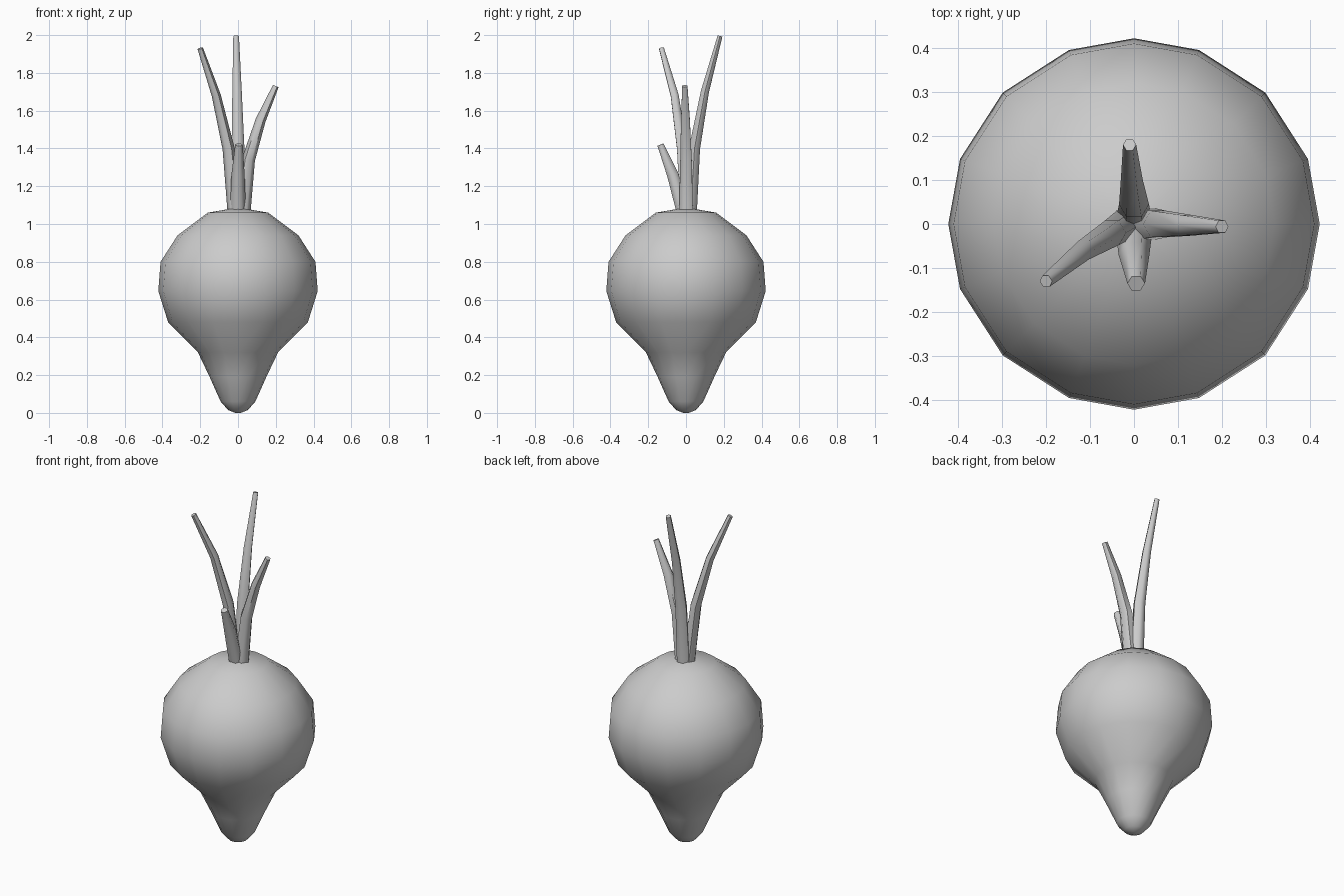
import bpy, bmesh, math
from mathutils import Vector

cube = bpy.data.objects.get("Cube")
if cube:
    bpy.data.objects.remove(cube, do_unlink=True)

grey = bpy.data.materials.new("plain grey")
grey.use_nodes = True
colour = (0.6, 0.6, 0.6, 1)
grey.diffuse_color = colour
grey.node_tree.nodes["Principled BSDF"].inputs["Base Color"].default_value = colour


def skin(name, rings, sharp):
    """Join rings of points into a closed, smooth-shaded mesh."""
    bm = bmesh.new()
    loops = [[bm.verts.new(p) for p in ring] for ring in rings]
    n = len(loops[0])
    for a, b in zip(loops, loops[1:]):
        for i in range(n):
            j = (i + 1) % n
            bm.faces.new((a[i], a[j], b[j], b[i]))
    bm.faces.new(loops[0][::-1])
    bm.faces.new(loops[-1])
    bmesh.ops.recalc_face_normals(bm, faces=bm.faces)
    mesh = bpy.data.meshes.new(name)
    bm.to_mesh(mesh)
    bm.free()
    mesh.materials.append(grey)
    obj = bpy.data.objects.new(name, mesh)
    bpy.context.collection.objects.link(obj)
    bpy.ops.object.select_all(action='DESELECT')
    obj.select_set(True)
    bpy.context.view_layer.objects.active = obj
    bpy.ops.object.shade_smooth_by_angle(angle=math.radians(sharp))


# Bulb: turned profile of (radius, height), sixteen sides
profile = [(0.015, 0), (0.052, 0.015), (0.092, 0.06), (0.15, 0.19), (0.212, 0.32),
           (0.37, 0.48), (0.422, 0.645), (0.41, 0.8), (0.32, 0.94),
           (0.16, 1.06), (0.015, 1.085)]
angles = [math.radians(q * 90 + a) for q in range(4) for a in (0, 20.5, 45, 69.5)]
skin("bulb", [[(r * math.cos(a), r * math.sin(a), z) for a in angles]
              for r, z in profile], 80)


def stalk(name, path, radii, sides=6):
    """Tapered tube whose rings stand square to the path."""
    pts = [Vector(p) for p in path]
    rings = []
    for i, p in enumerate(pts):
        along = (pts[min(i + 1, len(pts) - 1)] - pts[max(i - 1, 0)]).normalized()
        u = Vector((0, 1, 0)).cross(along).normalized()
        v = along.cross(u)
        rings.append([p + radii[i] * (u * math.cos(t) + v * math.sin(t))
                      for t in (math.tau * k / sides for k in range(sides))])
    skin(name, rings, 60)


# Stalks: one to each side, one leaning back, a short one in front
stalk("back_stalk", [(0, 0.025, 1.07), (0, 0.045, 1.4), (-0.005, 0.1, 1.7), (-0.01, 0.18, 1.995)],
      (0.038, 0.034, 0.025, 0.015))
stalk("right_stalk", [(-0.02, 0, 1.07), (-0.05, -0.02, 1.4), (-0.115, -0.06, 1.68), (-0.2, -0.13, 1.93)],
      (0.036, 0.032, 0.024, 0.015))
stalk("left_stalk", [(0.025, 0, 1.07), (0.055, 0, 1.34), (0.12, -0.003, 1.55), (0.2, -0.006, 1.73)],
      (0.042, 0.035, 0.027, 0.016))
stalk("front_stalk", [(0, -0.015, 1.07), (0, -0.07, 1.26), (0.005, -0.135, 1.42)],
      (0.042, 0.035, 0.02))
